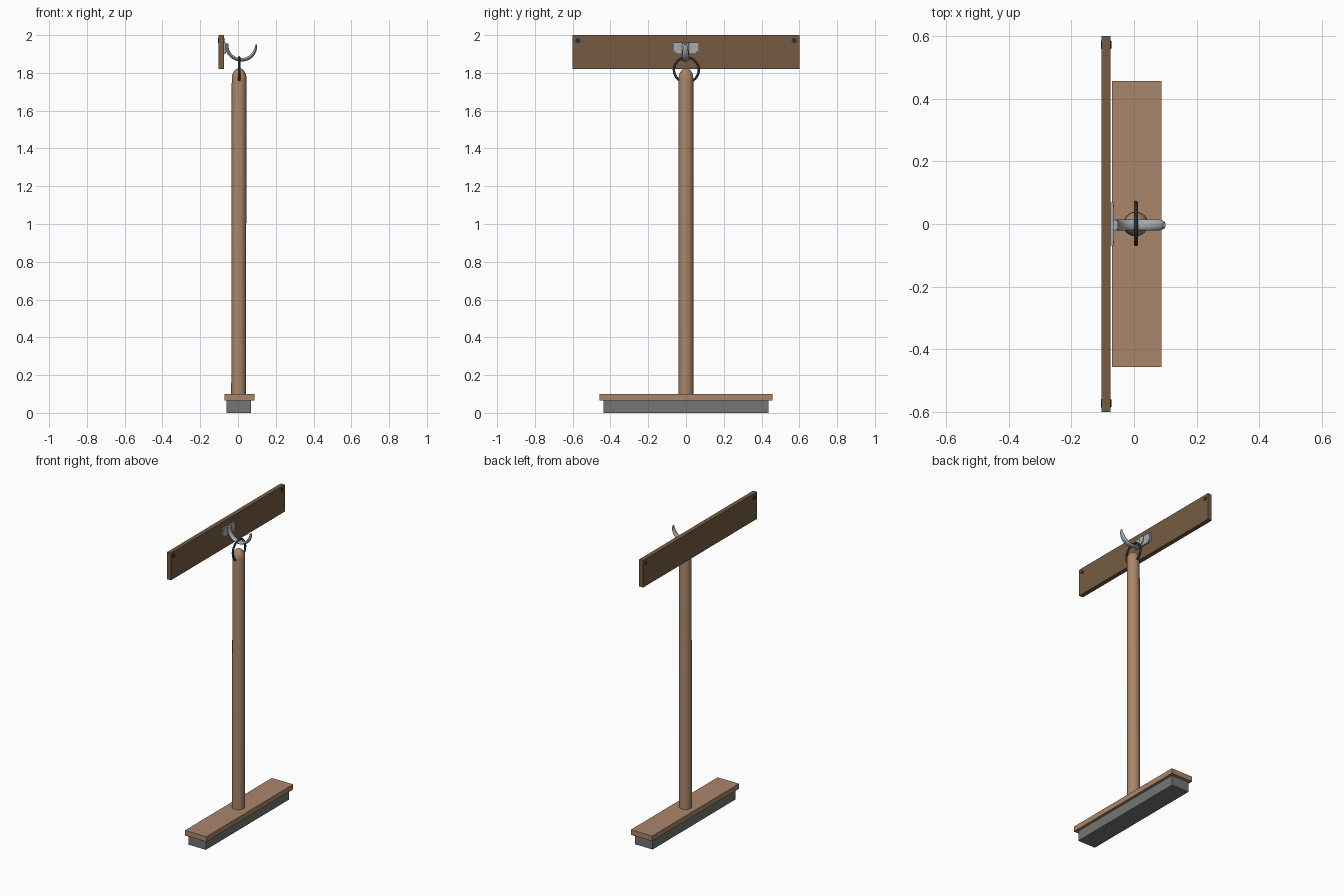
import bpy, bmesh, math
from mathutils import Matrix, Vector

if "Cube" in bpy.data.objects:
    bpy.data.objects.remove(bpy.data.objects["Cube"])


def mat(name, rgb):
    m = bpy.data.materials.new(name)
    m.diffuse_color = (*rgb, 1)
    m.use_nodes = True
    m.node_tree.nodes["Principled BSDF"].inputs["Base Color"].default_value = m.diffuse_color
    return m


WOOD = mat("wood", (0.40, 0.24, 0.145))
DARK_WOOD = mat("dark_wood", (0.18, 0.105, 0.055))
STEEL = mat("steel", (0.40, 0.41, 0.42))
IRON = mat("dark_iron", (0.03, 0.03, 0.03))
BRISTLE = mat("bristle_grey", (0.17, 0.18, 0.17))


def finish(name, bm, material, smooth=False):
    bmesh.ops.recalc_face_normals(bm, faces=bm.faces[:])
    me = bpy.data.meshes.new(name)
    bm.to_mesh(me)
    bm.free()
    me.materials.append(material)
    ob = bpy.data.objects.new(name, me)
    bpy.context.collection.objects.link(ob)
    if smooth:
        bpy.ops.object.select_all(action='DESELECT')
        ob.select_set(True)
        bpy.context.view_layer.objects.active = ob
        bpy.ops.object.shade_smooth_by_angle(angle=math.radians(40))
    return ob


def box(name, lo, hi, material):
    lo, hi = Vector(lo), Vector(hi)
    bm = bmesh.new()
    bmesh.ops.create_cube(bm, size=1, matrix=Matrix.Translation((lo + hi) / 2)
                          @ Matrix.Diagonal((*(hi - lo), 1)))
    return finish(name, bm, material)


def skin(name, rings, material, closed=False):
    """Bridge equal-sized rings of points into a tube."""
    bm = bmesh.new()
    loops = [[bm.verts.new(p) for p in r] for r in rings]
    pairs = list(zip(loops, loops[1:]))
    if closed:
        pairs.append((loops[-1], loops[0]))
    n = len(loops[0])
    for a, b in pairs:
        for i in range(n):
            j = (i + 1) % n
            bm.faces.new((a[i], a[j], b[j], b[i]))
    if not closed:
        bm.faces.new(loops[0])
        bm.faces.new(loops[-1])
    return finish(name, bm, material, True)


def angles(n):
    return [2 * math.pi * i / n for i in range(n)]


# Broom head: bristle block and wooden plate
box("bristles", (-0.06, -0.437, 0), (0.069, 0.437, 0.066), BRISTLE)
box("head_plate", (-0.071, -0.457, 0.066), (0.087, 0.457, 0.10), WOOD)

# Handle with rounded top, leaning very slightly
profile = [(0.039, 0.09), (0.039, 1.77)]
profile += [(0.039 * math.cos(t), 1.77 + 0.055 * math.sin(t))
            for t in (math.radians(a) for a in (15, 30, 45, 60, 75, 86))]
skin("handle", [[(0.003 + 0.003 * z / 1.8 + r * math.cos(a), r * math.sin(a), z)
                 for a in angles(24)] for r, z in profile], WOOD)

# Hanging ring through the handle
skin("hanging_ring",
     [[(0.006 + 0.0065 * math.sin(b),
        0.002 + (0.066 + 0.0065 * math.cos(b)) * math.cos(a),
        1.816 + (0.066 + 0.0065 * math.cos(b)) * math.sin(a))
       for b in angles(10)] for a in angles(40)], IRON, closed=True)

# Wall board with bolts
box("wall_board", (-0.104, -0.6, 1.82), (-0.075, 0.6, 2.0), DARK_WOOD)


def bolt(name, x0, x1, y, z, r, material):
    rings = [(x0, 0.7 * r), (x0 + 0.001, r), (x1 - 0.001, r), (x1, 0.7 * r)]
    skin(name, [[(x, y + k * math.cos(a), z + k * math.sin(a))
                 for a in angles(12)] for x, k in rings], material)


for side in (-1, 1):
    bolt("board_bolt", -0.106, -0.072, side * 0.572, 1.972, 0.014, IRON)

# Hook mounting plate and its screws
box("hook_plate", (-0.076, -0.068, 1.90), (-0.066, 0.068, 1.962), STEEL)
for y in (-0.058, 0.058):
    for z in (1.909, 1.953):
        bolt("plate_screw", -0.07, -0.064, y, z, 0.004, STEEL)

# Curved hook, tapering at the free end
hook = []
for i in range(25):
    t = i / 24
    a = math.radians(174 + 188 * t)
    s = 1 if t < 0.75 else 1 - 0.55 * ((t - 0.75) / 0.25) ** 1.5
    hook.append([(0.018 + (0.078 + 0.009 * s * math.cos(b)) * math.cos(a),
                  -0.003 + 0.018 * s * math.sin(b),
                  1.947 + (0.078 + 0.009 * s * math.cos(b)) * math.sin(a))
                 for b in angles(12)])
skin("hook", hook, STEEL)
